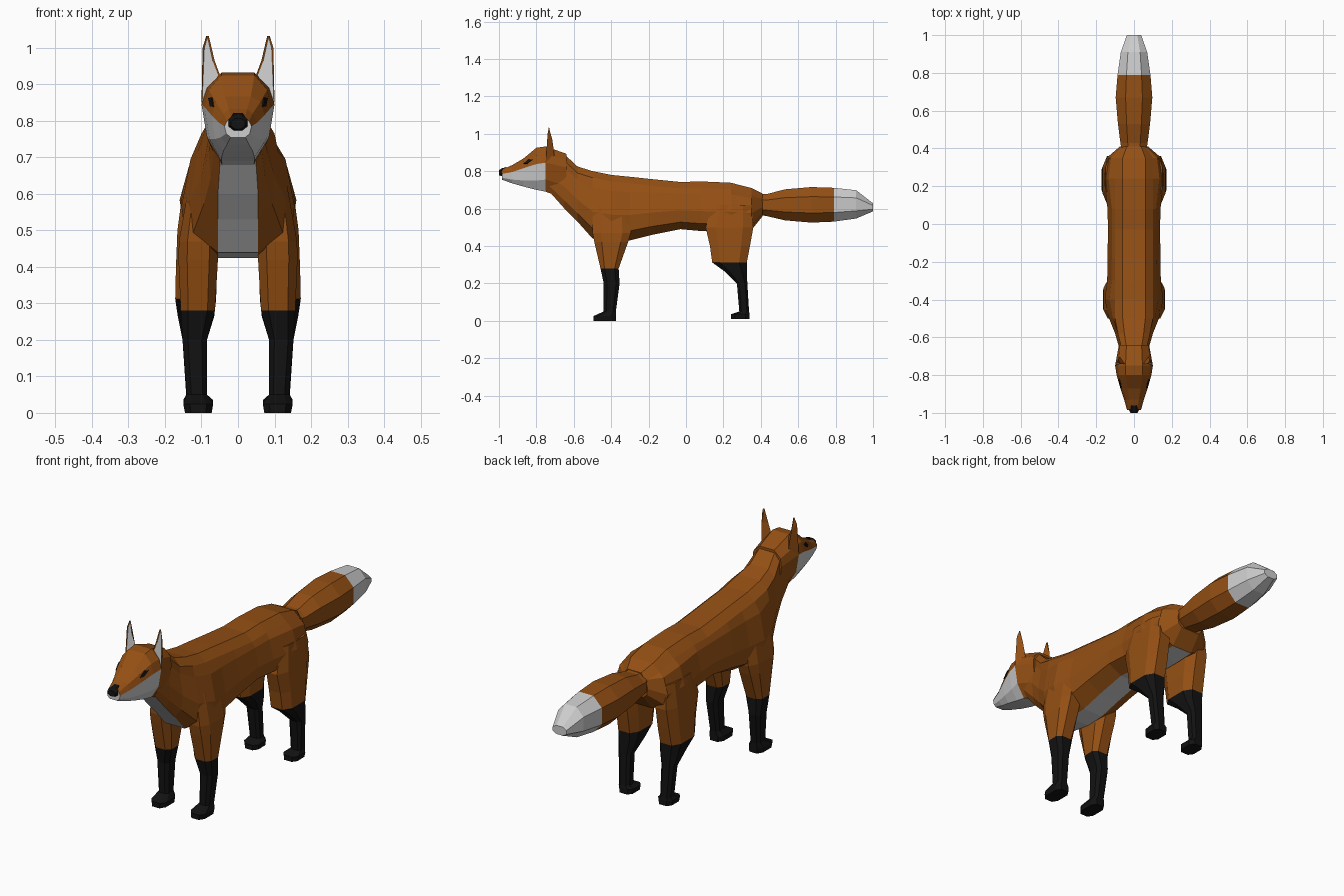
import bpy, bmesh
from mathutils import Vector

if "Cube" in bpy.data.objects:
    bpy.data.objects.remove(bpy.data.objects["Cube"])


def material(name, rgb):
    m = bpy.data.materials.new(name)
    m.diffuse_color = (*rgb, 1)
    m.use_nodes = True
    m.node_tree.nodes["Principled BSDF"].inputs["Base Color"].default_value = m.diffuse_color
    return m


ORANGE = material("fur orange", (0.30, 0.08, 0.007))
WHITE = material("fur white", (0.62, 0.62, 0.62))
BLACK = material("sock black", (0.006, 0.006, 0.006))
MATS = [ORANGE, WHITE, BLACK]


def finish(name, bm, rule=None):
    bmesh.ops.recalc_face_normals(bm, faces=bm.faces[:])
    if rule:
        for f in bm.faces:
            f.material_index = rule(f, f.calc_center_median())
    me = bpy.data.meshes.new(name)
    bm.to_mesh(me)
    bm.free()
    for m in MATS:
        me.materials.append(m)
    ob = bpy.data.objects.new(name, me)
    bpy.context.collection.objects.link(ob)
    return ob


def loft(name, rings, rule=None):
    """Skin closed rings of points and cap both ends."""
    bm = bmesh.new()
    loops = [[bm.verts.new(p) for p in r] for r in rings]
    n = len(loops[0])
    for a, b in zip(loops, loops[1:]):
        for i in range(n):
            j = (i + 1) % n
            bm.faces.new((a[i], a[j], b[j], b[i]))
    bm.faces.new(loops[0])
    bm.faces.new(loops[-1])
    return finish(name, bm, rule)


def mirrored(half, y):
    """Half profile of (x, z), bottom to top, mirrored into a full ring."""
    return [(x, y, z) for x, z in half] + [(-x, y, z) for x, z in reversed(half)]


def octagon(a0, a1, b0, b1, c=0.27):
    """Rectangle with cut corners."""
    da, db = (a1 - a0) * c, (b1 - b0) * c
    return [(a0 + da, b0), (a1 - da, b0), (a1, b0 + db), (a1, b1 - db),
            (a1 - da, b1), (a0 + da, b1), (a0, b1 - db), (a0, b0 + db)]


# Body and neck: y, bottom, top, half width
body = []
for y, zb, zt, w in [(-.73, .69, .89, .07), (-.65, .60, .89, .08), (-.58, .53, .825, .10),
                     (-.5, .44, .80, .132), (-.4, .425, .78, .155), (-.3, .43, .77, .142),
                     (-.18, .46, .757, .14), (-.03, .49, .742, .138), (.08, .48, .745, .14),
                     (.24, .48, .738, .16), (.35, .485, .71, .145), (.41, .56, .68, .075)]:
    h = zt - zb
    top = min(.1, w * .85)
    body.append(mirrored([(min(.055, w * .7), zb), (w * .93, zb + .15 * h), (w, zb + .4 * h),
                          (w * .84, zb + .76 * h), (top, zt - .035), (top * .6, zt)], y))
loft("body", body,
     lambda f, c: int(abs(c.x) < .01 and f.normal.z < -.1 and c.y < .36))

# Tail with a pale tip: y, half width, bottom, top
tail = []
for y, w, zb, zt in [(.36, .06, .57, .68), (.43, .072, .56, .677), (.53, .085, .537, .703),
                     (.67, .097, .525, .715), (.79, .087, .53, .711), (.91, .07, .547, .698),
                     (1.0, .038, .585, .628)]:
    tail.append([(a, y, b) for a, b in octagon(-w, w, zb, zt)])
loft("tail", tail, lambda f, c: int(c.y > .79))

# Legs with dark socks: z, x range, y range
front = [(.62, .07, .135, -.50, -.30), (.47, .055, .162, -.5, -.295), (.42, .055, .163, -.49, -.31),
         (.28, .063, .157, -.457, -.36), (.2, .085, .152, -.44, -.355), (.05, .085, .14, -.44, -.375),
         (.025, .068, .15, -.495, -.375), (0, .072, .145, -.495, -.375)]
hind = [(.62, .08, .15, .14, .35), (.5, .06, .166, .105, .36), (.4, .057, .17, .128, .342),
        (.312, .06, .172, .14, .325), (.265, .065, .165, .205, .325), (.2, .085, .152, .272, .328),
        (.05, .085, .142, .285, .337), (.035, .068, .15, .24, .34), (.01, .072, .145, .24, .34)]
for label, rings, sock in (("front_leg", front, .285), ("hind_leg", hind, .32)):
    for side, s in (("right", 1), ("left", -1)):
        loft(f"{label}_{side}",
             [[(s * a, b, z) for a, b in octagon(x0, x1, y0, y1, .22)]
              for z, x0, x1, y0, y1 in rings],
             lambda f, c: 2 if c.z < sock else 0)

# Head: y, then half profile chin, jaw, cheek line, brow, crown
HEAD = [
    (-.985, [(.02, .755), (.032, .765), (.037, .785), (.03, .80), (.018, .808)]),
    (-.93, [(.03, .735), (.047, .755), (.052, .795), (.04, .82), (.025, .832)]),
    (-.87, [(.04, .718), (.063, .75), (.072, .815), (.062, .853), (.035, .867)]),
    (-.80, [(.045, .70), (.078, .75), (.092, .838), (.08, .885), (.045, .925)]),
    (-.75, [(.045, .69), (.085, .755), (.1, .845), (.085, .89), (.045, .932)]),
    (-.64, [(.04, .65), (.07, .72), (.08, .82), (.075, .86), (.04, .893)]),
]


def head_rule(f, c):
    if c.y > -.75:
        return int(f.normal.z < -.8)
    return int(min(v.co.z for v in f.verts) < .775)


loft("head", [mirrored(h, y) for y, h in HEAD], head_rule)

# Nose
loft("nose", [[(a, y, b) for a, b in octagon(-w, w, z0, z1)]
              for y, w, z0, z1 in [(-1.0, .019, .778, .806), (-.985, .026, .774, .815),
                                   (-.96, .024, .78, .822)]], lambda f, c: 2)

# Eyes: thin diamonds lying on the face between cheek line and brow
(y0, h0), (y1, h1) = HEAD[2], HEAD[3]
corner = [Vector((h[i][0], y, h[i][1])) for y, h in ((y0, h0), (y1, h1)) for i in (2, 3)]
normal = (corner[2] - corner[0]).cross(corner[1] - corner[0]).normalized()
if normal.x < 0:
    normal.negate()
for side, s in (("right", 1), ("left", -1)):
    rings = []
    for off in (-.002, .004):
        ring = []
        for u, v in ((.0, .62), (.3, .42), (.7, .68), (.4, .95)):
            p = corner[0].lerp(corner[2], u).lerp(corner[1].lerp(corner[3], u), v) + normal * off
            ring.append((s * p.x, p.y, p.z))
        rings.append(ring)
    loft(f"eye_{side}", rings, lambda f, c: 2)

# Ears: outlined front with pale inset, closed to a ridge behind
for side, s in (("right", 1), ("left", -1)):
    bm = bmesh.new()
    rim = [bm.verts.new((s * x, y, z)) for x, y, z in
           [(.042, -.74, .905), (.064, -.742, .965), (.080, -.735, 1.033), (.087, -.733, 1.033),
            (.097, -.74, 1.0), (.1, -.75, .85)]]
    low, high = [bm.verts.new((s * x, y, z))
                 for x, y, z in [(.072, -.70, .86), (.082, -.715, .97)]]
    face = bm.faces.new(rim)
    for i in (1, 2, 3):
        bm.faces.new((rim[i + 1], rim[i], high))
    bm.faces.new((rim[1], rim[0], low, high))
    bm.faces.new((rim[5], rim[4], high, low))
    bm.faces.new((rim[0], rim[5], low))
    bmesh.ops.recalc_face_normals(bm, faces=bm.faces[:])
    bmesh.ops.inset_region(bm, faces=[face], thickness=.005, depth=-.003)
    face.material_index = 1
    finish(f"ear_{side}", bm)
